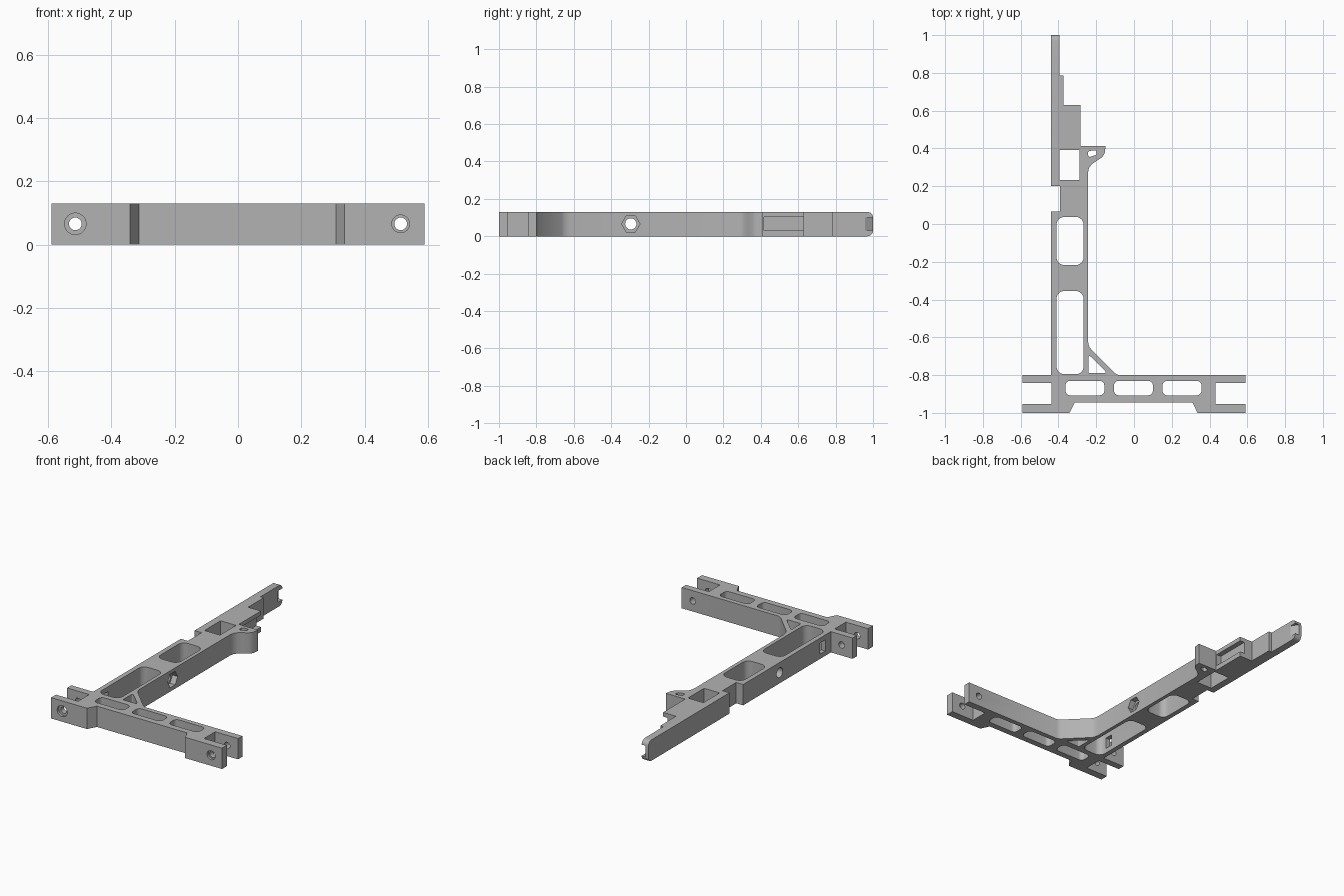
import bpy, bmesh, math
from mathutils import Matrix, Vector

cube = bpy.data.objects.get("Cube")
if cube:
    bpy.data.objects.remove(cube)

H = 0.13          # plate thickness
MID = H / 2 + 0.001

grey = bpy.data.materials.new("light grey")
grey.use_nodes = True
grey.diffuse_color = (0.45, 0.45, 0.45, 1)
grey.node_tree.nodes["Principled BSDF"].inputs["Base Color"].default_value = (0.45, 0.45, 0.45, 1)


def link(bm, name):
    bmesh.ops.recalc_face_normals(bm, faces=bm.faces)
    mesh = bpy.data.meshes.new(name)
    bm.to_mesh(mesh)
    bm.free()
    mesh.materials.append(grey)
    ob = bpy.data.objects.new(name, mesh)
    bpy.context.collection.objects.link(ob)
    return ob


def prism(points, z0, z1):
    bm = bmesh.new()
    face = bm.faces.new([bm.verts.new((x, y, z0)) for x, y in points])
    ext = bmesh.ops.extrude_face_region(bm, geom=[face])
    top = [g for g in ext["geom"] if isinstance(g, bmesh.types.BMVert)]
    bmesh.ops.translate(bm, verts=top, vec=(0, 0, z1 - z0))
    return bm


def rounded(points, radius, steps=6):
    """Round every corner of a convex polygon with a true arc."""
    out = []
    n = len(points)
    for i in range(n):
        p = Vector(points[i])
        a = (Vector(points[i - 1]) - p).normalized()
        b = (Vector(points[(i + 1) % n]) - p).normalized()
        half = a.angle(b) / 2
        t = radius / math.tan(half)
        centre = p + (a + b).normalized() * radius / math.sin(half)
        u, v = p + a * t - centre, p + b * t - centre
        sweep = math.pi - 2 * half
        for k in range(steps + 1):
            f = k / steps
            out.append(centre + (u * math.sin((1 - f) * sweep) + v * math.sin(f * sweep)) / math.sin(sweep))
    return out


def rect(x0, x1, y0, y1):
    return [(x0, y0), (x1, y0), (x1, y1), (x0, y1)]


def cut(target, bm):
    cutter = link(bm, "cutter")
    cutter.hide_render = True
    mod = target.modifiers.new("cut", "BOOLEAN")
    mod.operation = "DIFFERENCE"
    mod.solver = "EXACT"
    mod.object = cutter
    bpy.context.view_layer.objects.active = target
    bpy.ops.object.modifier_apply(modifier=mod.name)
    bpy.data.objects.remove(cutter)


def rod(axis, centre, radius, length, sides=32):
    bm = bmesh.new()
    turn = Matrix.Rotation(math.pi / 2, 4, "Y" if axis == "x" else "X")
    bmesh.ops.create_cone(bm, cap_ends=True, segments=sides, radius1=radius, radius2=radius,
                          depth=length, matrix=Matrix.Translation(centre) @ turn)
    return bm


# Outline of the L-shaped bracket, counter-clockwise from the front left lug
outline = [
    (-0.59, -1), (-0.342, -1), (-0.313, -0.945), (0.31, -0.945), (0.336, -1), (0.59, -1),
    (0.59, -0.952), (0.432, -0.952), (0.432, -0.842), (0.59, -0.842), (0.59, -0.8),
    (-0.08, -0.8), (-0.1, -0.79), (-0.225, -0.665), (-0.238, -0.648), (-0.244, -0.62),
    (-0.244, 0.27), (-0.239, 0.295), (-0.225, 0.315), (-0.2, 0.333), (-0.17, 0.352),
    (-0.156, 0.372), (-0.15, 0.412), (-0.283, 0.412), (-0.283, 0.63), (-0.372, 0.63),
    (-0.372, 0.785), (-0.394, 0.785), (-0.394, 1), (-0.44, 1), (-0.44, 0.2), (-0.392, 0.2),
    (-0.392, 0.065), (-0.44, 0.065), (-0.44, -0.8), (-0.59, -0.8),
    (-0.59, -0.842), (-0.437, -0.842), (-0.437, -0.952), (-0.59, -0.952),
]
bm = prism(outline, 0, H)

# Rounded top and bottom of the far tip
tip = [e for e in bm.edges
       if all(v.co.y > 0.99 for v in e.verts) and abs(e.verts[0].co.z - e.verts[1].co.z) < 0.01]
bmesh.ops.bevel(bm, geom=tip, offset=0.03, segments=6, profile=0.5, affect="EDGES")
frame = link(bm, "bracket_frame")

# Lightening pockets through the crossbar, arm and gussets
pockets = [(rect(x, x + 0.206, -0.907, -0.83), 0.025) for x in (-0.363, -0.106, 0.151)]
pockets += [
    (rect(-0.41, -0.267, -0.795, -0.355), 0.04),
    (rect(-0.41, -0.267, -0.217, 0.037), 0.04),
    ([(-0.242, -0.79), (-0.14, -0.79), (-0.242, -0.69)], 0.007),
    ([(-0.243, 0.352), (-0.2, 0.366), (-0.195, 0.392), (-0.243, 0.386)], 0.01),
]
for shape, radius in pockets:
    cut(frame, prism(rounded(shape, radius), -0.1, 0.3))
cut(frame, prism(rect(-0.395, -0.288, 0.233, 0.392), -0.1, 0.3))

# Pivot holes through both pairs of lugs, with counterbores at the front
for side, bore in ((-1, 0.034), (1, 0.028)):
    cut(frame, rod("y", (side * 0.514, -0.9, MID), 0.02, 0.4))
    cut(frame, rod("y", (side * 0.514, -1, MID), bore, 0.03))

# Cross bolt hole with a hexagonal nut recess
cut(frame, rod("x", (-0.34, -0.295, MID), 0.03, 0.4))
cut(frame, rod("x", (-0.24, -0.295, MID), 0.049, 0.08, 6))

# Slot in the outer wall, groove in the step, catch at the tip
cut(frame, prism(rect(-0.46, -0.4, -0.745, -0.695), 0.03, 0.1))
cut(frame, prism(rect(-0.315, -0.25, 0.416, 0.65), 0.03, 0.104))
cut(frame, prism([(-0.38, 0.935), (-0.38, 1.02), (-0.435, 1.02)], 0.03, 0.1))

bpy.ops.object.select_all(action="DESELECT")
frame.select_set(True)
bpy.context.view_layer.objects.active = frame
bpy.ops.object.shade_smooth_by_angle(angle=math.radians(30))
